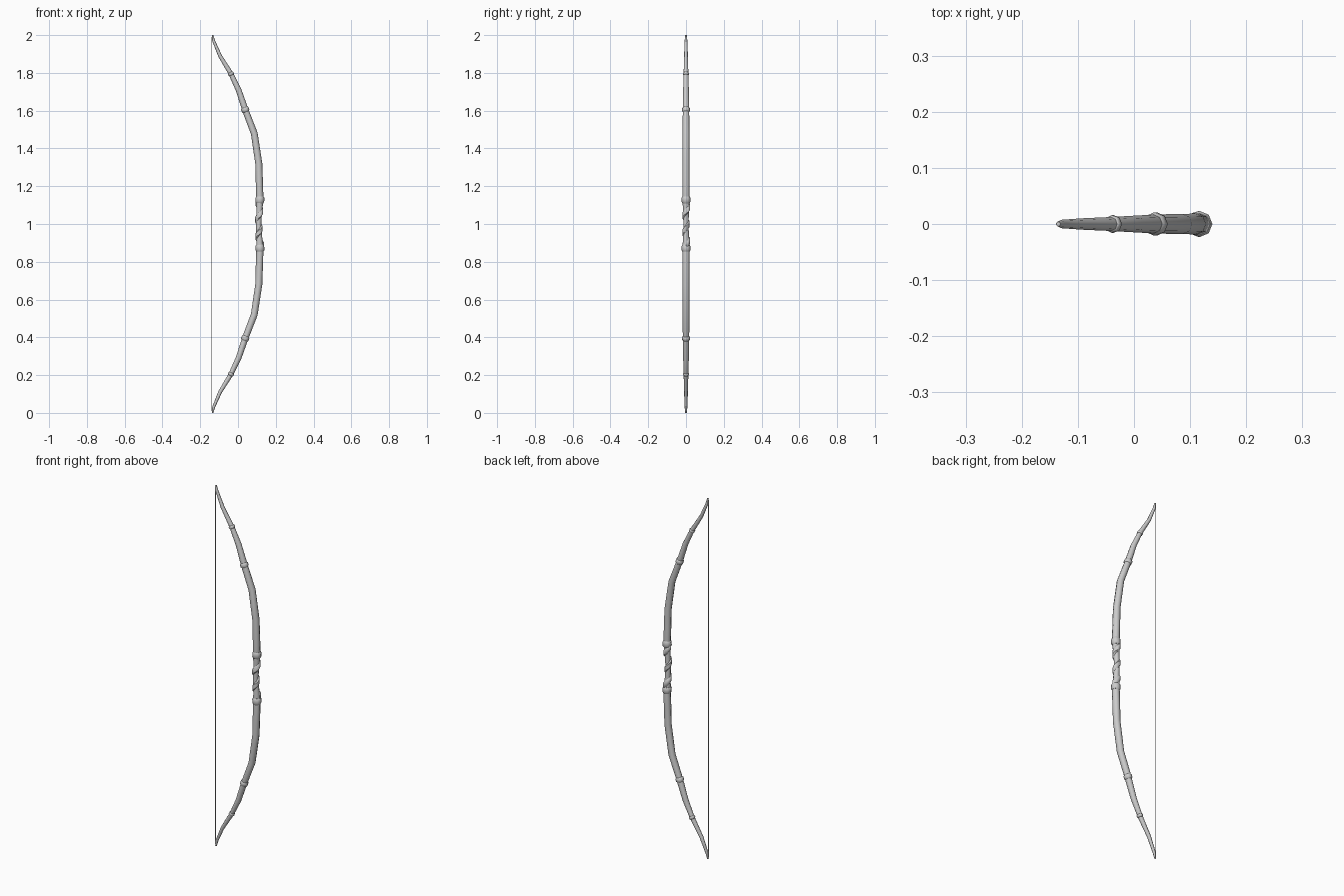
import bpy, bmesh, math
from mathutils import Vector

if "Cube" in bpy.data.objects:
    bpy.data.objects.remove(bpy.data.objects["Cube"])

SIDES = 8
# Upper half of the bow, measured from the grip centre: x, z, radius
LIMB = [(.109, 0, .014), (.112, .06, .015), (.116, .13, .019), (.113, .22, .019),
        (.110, .32, .0185), (.086, .48, .018), (.040, .60, .017), (.003, .71, .015),
        (-.040, .80, .0125), (-.095, .89, .010), (-.129, .97, .0075), (-.135, 1.0, .004)]


def finish(name, bm, mirror=True):
    bmesh.ops.recalc_face_normals(bm, faces=bm.faces)
    me = bpy.data.meshes.new(name)
    bm.to_mesh(me)
    bm.free()
    ob = bpy.data.objects.new(name, me)
    bpy.context.collection.objects.link(ob)
    ob.location.z = 1
    if mirror:
        m = ob.modifiers.new("mirror", 'MIRROR')
        m.use_axis = (False, False, True)
    bpy.ops.object.select_all(action='DESELECT')
    ob.select_set(True)
    bpy.context.view_layer.objects.active = ob
    bpy.ops.object.shade_smooth_by_angle(angle=math.radians(50))
    return ob


def tube(bm, path, sides=SIDES, cap_start=True):
    """Loft rings along (point, radius) pairs."""
    rings = []
    for i, (p, r) in enumerate(path):
        t = (path[min(i + 1, len(path) - 1)][0] - path[max(i - 1, 0)][0]).normalized()
        u = Vector((0, 1, 0)).cross(t)
        u = u.normalized()
        v = t.cross(u)
        rings.append([bm.verts.new(p + r * (u * math.cos(a) + v * math.sin(a)))
                      for a in (2 * math.pi * k / sides for k in range(sides))])
    for a, b in zip(rings, rings[1:]):
        for k in range(sides):
            bm.faces.new((a[k], a[(k + 1) % sides], b[(k + 1) % sides], b[k]))
    if cap_start:
        bm.faces.new(rings[0])
    bm.faces.new(rings[-1])


def at(z):
    """Centre point, direction and radius of the limb at height z."""
    for a, b in zip(LIMB, LIMB[1:]):
        if a[1] <= z <= b[1]:
            f = (z - a[1]) / (b[1] - a[1])
            p = Vector((a[0] + f * (b[0] - a[0]), 0, z))
            return p, Vector((b[0] - a[0], 0, b[1] - a[1])).normalized(), a[2] + f * (b[2] - a[2])


# Curved limbs, tapering to the tips
bm = bmesh.new()
tube(bm, [(Vector((x, 0, z)), r) for x, z, r in LIMB], cap_start=False)
finish("limbs", bm)

# Raised binding rings
for name, z, h, grow in (("grip_ring", .128, .018, .0045), ("middle_ring", .605, .012, .004),
                         ("outer_ring", .795, .008, .003)):
    bm = bmesh.new()
    p, t, r = at(z)
    tube(bm, [(p - t * h, r), (p - t * h * .6, r + grow),
              (p + t * h * .6, r + grow), (p + t * h, r)])
    finish(name, bm)

# Spiral wrap around the grip: a flattened band swept along a helix
bm = bmesh.new()
turns, steps, half = 2.5, 40, .112
rings = []
for i in range(steps + 1):
    f = i / steps
    z = -half + 2 * half * f
    c, _, r = at(abs(z))
    a = 2 * math.pi * turns * f
    d = Vector((math.cos(a), math.sin(a), 0))
    rings.append([bm.verts.new(Vector((c.x, 0, z + dz)) + d * (r + dr))
                  for dz, dr in ((-.022, -.004), (-.012, .005), (.012, .005), (.022, -.004))])
for a, b in zip(rings, rings[1:]):
    for k in range(4):
        bm.faces.new((a[k], a[(k + 1) % 4], b[(k + 1) % 4], b[k]))
bm.faces.new(rings[0])
bm.faces.new(rings[-1])
finish("grip_wrap", bm, mirror=False)

# Bowstring between the tips
bm = bmesh.new()
tube(bm, [(Vector((-.138, 0, -.99)), .0016), (Vector((-.138, 0, .99)), .0016)], sides=6)
finish("bowstring", bm, mirror=False)
